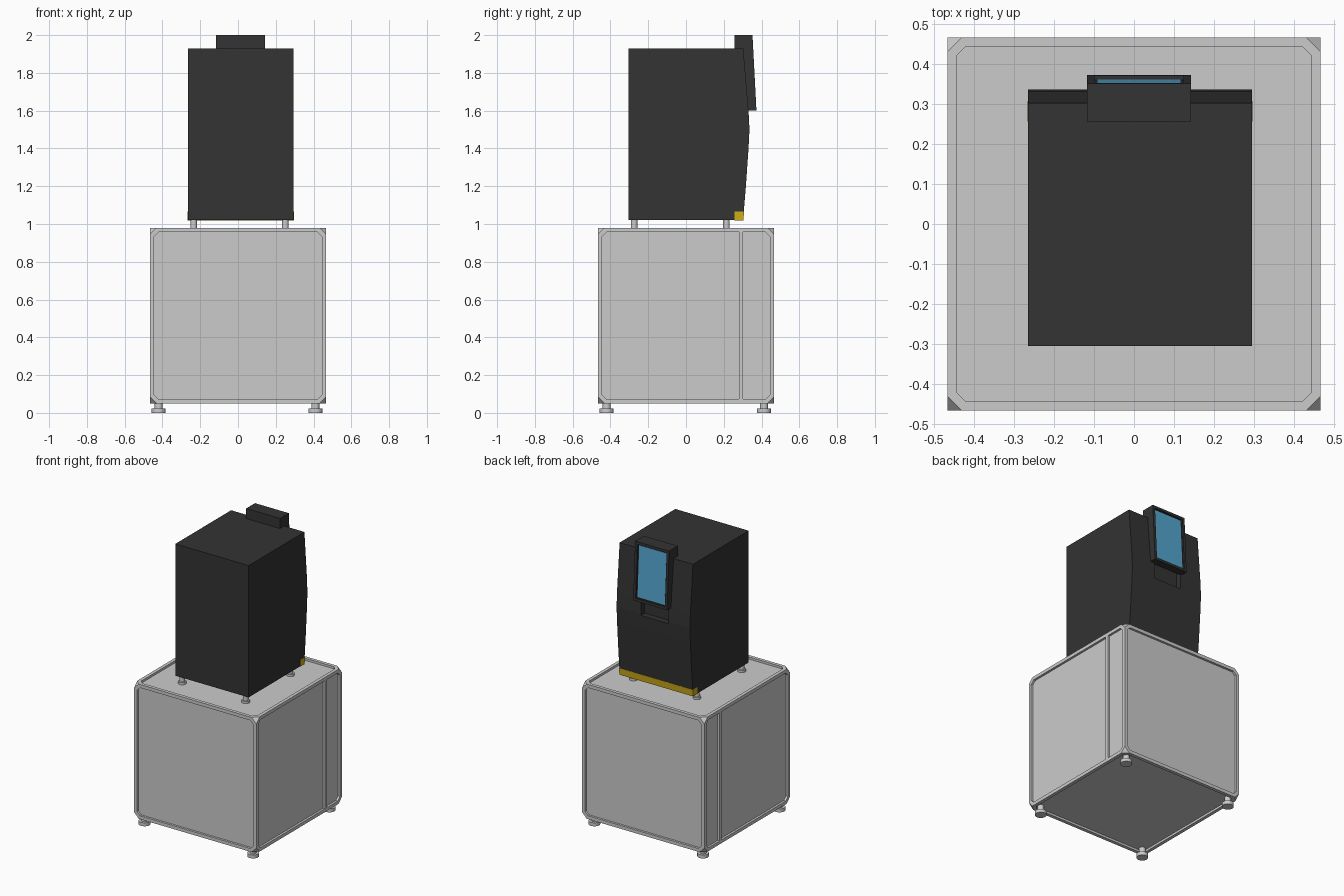
import bpy, bmesh
from mathutils import Vector

if "Cube" in bpy.data.objects:
    bpy.data.objects.remove(bpy.data.objects["Cube"])


def material(name, rgb):
    m = bpy.data.materials.new(name)
    m.diffuse_color = (*rgb, 1)
    m.use_nodes = True
    m.node_tree.nodes["Principled BSDF"].inputs["Base Color"].default_value = m.diffuse_color
    return m


BLACK = material("black", (0.033, 0.033, 0.033))
BLUE = material("blue", (0.09, 0.38, 0.62))
YELLOW = material("yellow", (0.62, 0.42, 0.01))


def finish(name, bm, mat=None):
    bmesh.ops.recalc_face_normals(bm, faces=bm.faces)
    me = bpy.data.meshes.new(name)
    bm.to_mesh(me)
    bm.free()
    ob = bpy.data.objects.new(name, me)
    bpy.context.collection.objects.link(ob)
    if mat:
        me.materials.append(mat)
    return ob


def box_bm(lo, hi):
    lo, hi = Vector(lo), Vector(hi)
    bm = bmesh.new()
    bmesh.ops.create_cube(bm, size=1)
    bmesh.ops.scale(bm, vec=hi - lo, verts=bm.verts)
    bmesh.ops.translate(bm, vec=(lo + hi) / 2, verts=bm.verts)
    return bm


def box(name, lo, hi, mat=None):
    return finish(name, box_bm(lo, hi), mat)


def prism_bm(profile, x0, x1):
    """Extrude a (y, z) profile along x."""
    bm = bmesh.new()
    face = bm.faces.new([bm.verts.new((x0, y, z)) for y, z in profile])
    ext = bmesh.ops.extrude_face_region(bm, geom=[face])
    new = [v for v in ext["geom"] if isinstance(v, bmesh.types.BMVert)]
    bmesh.ops.translate(bm, vec=(x1 - x0, 0, 0), verts=new)
    bmesh.ops.recalc_face_normals(bm, faces=bm.faces)
    return bm


def foot(name, x, y, steps):
    """Stacked cylinders: (radius, z0, z1)."""
    bm = bmesh.new()
    for r, z0, z1 in steps:
        c = bmesh.ops.create_cone(bm, cap_ends=True, segments=24, radius1=r, radius2=r, depth=z1 - z0)
        bmesh.ops.translate(bm, vec=(x, y, (z0 + z1) / 2), verts=c["verts"])
    ob = finish(name, bm)
    bpy.context.view_layer.objects.active = ob
    ob.select_set(True)
    bpy.ops.object.shade_smooth_by_angle()
    ob.select_set(False)


# cabinet frame: cube with cut corners and an open recess in every face
H = 0.467
bm = box_bm((-H, -H, 0.05), (H, H, 0.98))
bmesh.ops.bevel(bm, geom=bm.verts[:], offset=0.036, segments=1, profile=0.5, affect='VERTICES')
big = [f for f in bm.faces if len(f.verts) > 4]
bmesh.ops.recalc_face_normals(bm, faces=bm.faces)
bmesh.ops.inset_individual(bm, faces=big, thickness=0.025)
bmesh.ops.inset_individual(bm, faces=big, thickness=0, depth=-0.024)
bmesh.ops.delete(bm, geom=big, context='FACES')
finish("cabinet_frame", bm)

# cabinet panels and the side posts
P = H - 0.015
box("cabinet_panels", (-P, -P, 0.065), (P, P, 0.965))
for side, s in (("left", -1), ("right", 1)):
    a, b = sorted((s * 0.44, s * H))
    box(side + "_side_post", (a, 0.28, 0.07), (b, 0.302, 0.96))

# levelling feet of the cabinet and small feet of the machine
for x in (-0.42, 0.41):
    for y in (-0.42, 0.413):
        foot("cabinet_foot", x, y, [(0.037, 0, 0.024), (0.021, 0.024, 0.072)])
for x in (-0.234, 0.251):
    for y in (-0.274, 0.214):
        foot("machine_foot", x, y, [(0.026, 0.96, 0.98), (0.017, 0.98, 1.03)])

# machine body with bowed front
X0, X1 = -0.265, 0.295
body = finish("machine_body", prism_bm(
    [(-0.305, 1.02), (0.302, 1.02), (0.317, 1.2), (0.331, 1.4), (0.336, 1.5),
     (0.331, 1.6), (0.303, 1.93), (-0.305, 1.93)], X0, X1), BLACK)

# dispensing slot under the display
cutter = box("slot_cutter", (-0.1, 0.295, 1.49), (0.11, 0.45, 1.66))
cutter.hide_render = True
cutter.hide_viewport = True
cut = body.modifiers.new("slot", 'BOOLEAN')
cut.operation = 'DIFFERENCE'
cut.solver = 'EXACT'
cut.object = cutter

# yellow strip along the lower front edge
E = 0.0015
finish("lower_strip", prism_bm(
    [(0.257, 1.02 - E), (0.302 + E, 1.02 - E), (0.306 + E, 1.066), (0.257, 1.066)],
    X0 - E, X1 + E), YELLOW)

# display housing with recessed front
bm = prism_bm([(0.257, 2.0), (0.352, 2.0), (0.373, 1.6), (0.32, 1.6), (0.257, 1.9)], -0.117, 0.142)
front = [max(bm.faces, key=lambda f: f.normal.y)]
bmesh.ops.inset_individual(bm, faces=front, thickness=0.025)
bmesh.ops.inset_individual(bm, faces=front, thickness=0, depth=-0.012)
finish("display_housing", bm, BLACK)
finish("screen", prism_bm(
    [(0.3432, 1.975), (0.3617, 1.625), (0.335, 1.625), (0.325, 1.975)], -0.092, 0.117), BLUE)
